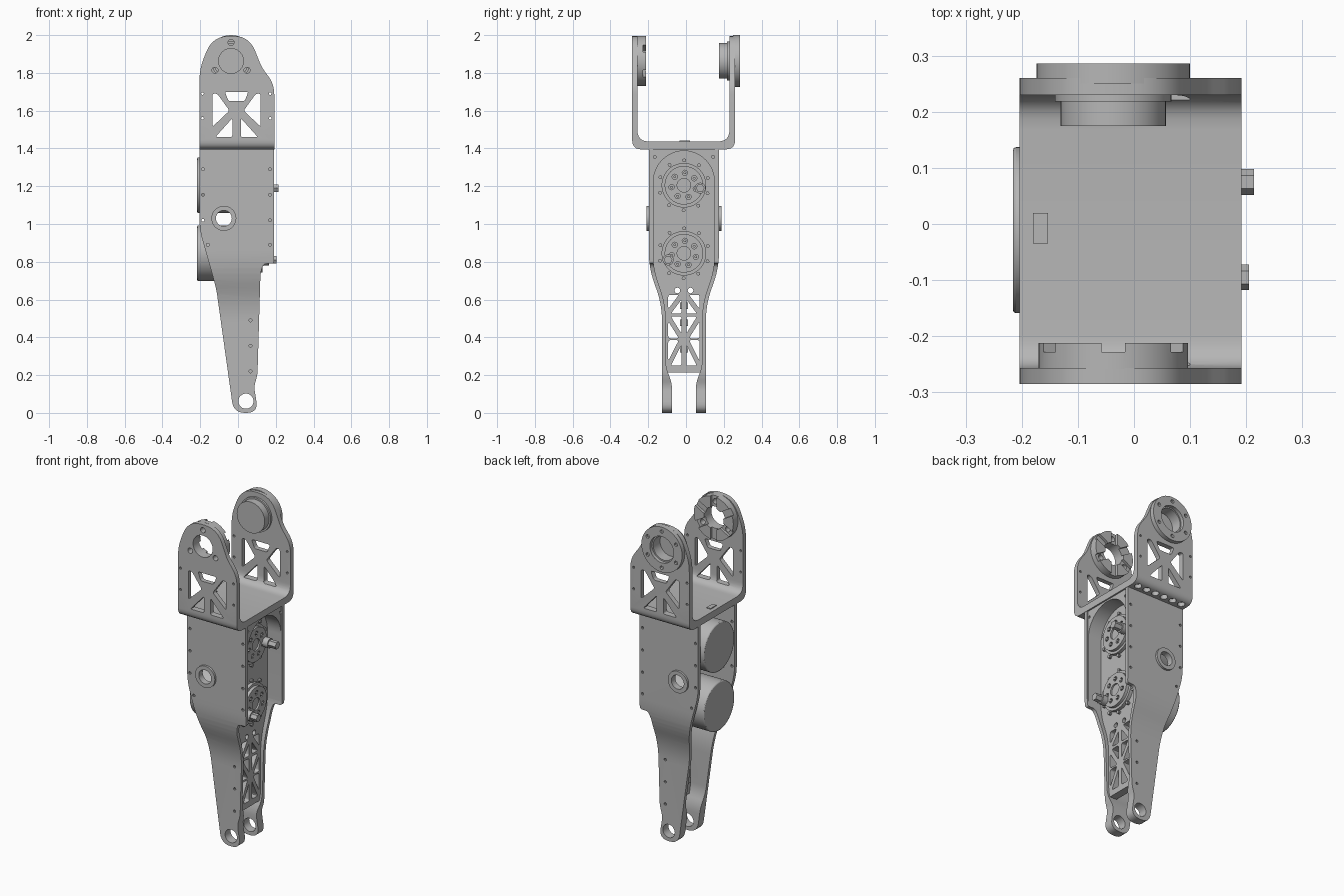
import bpy, bmesh, math
from mathutils import Vector

old = bpy.data.objects.get("Cube")
if old:
    bpy.data.objects.remove(old)

grey = bpy.data.materials.new("machined_grey")
grey.use_nodes = True
COLOUR = (0.47, 0.47, 0.47, 1)
grey.diffuse_color = COLOUR
grey.node_tree.nodes["Principled BSDF"].inputs["Base Color"].default_value = COLOUR

X, Y, Z = 0, 1, 2
MID = -0.011          # y of the symmetry plane between front and back plates


def prism(name, outlines, axis, a, b):
    """Extrude one or more closed 2D outlines along an axis from a to b."""
    bm = bmesh.new()
    for pts in outlines:
        ends = []
        for h in (a, b):
            ring = []
            for u, v in pts:
                co = [u, v]
                co.insert(axis, h)
                ring.append(bm.verts.new(co))
            ends.append(ring)
            bm.faces.new(ring)
        n = len(pts)
        for i in range(n):
            j = (i + 1) % n
            bm.faces.new((ends[0][i], ends[0][j], ends[1][j], ends[1][i]))
    bmesh.ops.recalc_face_normals(bm, faces=bm.faces)
    mesh = bpy.data.meshes.new(name)
    bm.to_mesh(mesh)
    bm.free()
    mesh.materials.append(grey)
    obj = bpy.data.objects.new(name, mesh)
    bpy.context.collection.objects.link(obj)
    return obj


def circle(u, v, r, n=40, turn=0.0):
    return [(u + r * math.cos(turn + math.tau * i / n),
             v + r * math.sin(turn + math.tau * i / n)) for i in range(n)]


def rect(u0, v0, u1, v1):
    return [(u0, v0), (u1, v0), (u1, v1), (u0, v1)]


def soft(points, steps=6):
    """Round the corners given as (u, v, tangent length)."""
    out = []
    for i, p in enumerate(points):
        c = Vector(p[:2])
        if len(p) < 3:
            out.append(tuple(c))
            continue
        a, b = Vector(points[i - 1][:2]) - c, Vector(points[(i + 1) % len(points)][:2]) - c
        d = min(p[2], 0.48 * a.length, 0.48 * b.length)
        a, b = c + a.normalized() * d, c + b.normalized() * d
        for k in range(steps + 1):
            t = k / steps
            out.append(tuple(a * (1 - t) ** 2 + c * 2 * t * (1 - t) + b * t * t))
    return out


def boolean(obj, tool, op="DIFFERENCE"):
    mod = obj.modifiers.new("bool", "BOOLEAN")
    mod.operation, mod.object, mod.solver = op, tool, "EXACT"
    bpy.context.view_layer.objects.active = obj
    bpy.ops.object.modifier_apply(modifier=mod.name)
    bpy.data.objects.remove(tool)
    return obj


def cut(obj, outlines, axis, a, b):
    return boolean(obj, prism("cutter", outlines, axis, a, b))


def mirror_y(pts):
    return [(2 * MID - p[0],) + tuple(p[1:]) for p in pts]


# Upper yoke: bent strip trimmed to a domed outline
HEAD = (-0.037, 1.863)
yoke = prism("yoke", [soft([
    (-0.285, 2.05), (-0.285, 1.395, 0.05), (0.26, 1.395, 0.05), (0.26, 2.05),
    (0.23, 2.05), (0.23, 1.437, 0.06), (-0.257, 1.437, 0.06), (-0.257, 2.05)])],
    X, -0.3, 0.3)
dome = soft([(-0.204, 1.3), (0.192, 1.3), (0.192, 1.74, 0.06), (0.125, 1.83, 0.03),
             (0.06, 1.995, 0.09), (-0.135, 1.995, 0.09), (-0.204, 1.82, 0.06)])
boolean(yoke, prism("trim", [dome], Y, -0.5, 0.5), "INTERSECT")
r = 0.012
truss = [soft(t) for t in (
    [(-0.07, 1.7, r), (0.055, 1.7, r), (0.035, 1.65, r), (-0.05, 1.65, r)],
    [(-0.135, 1.69, r), (-0.11, 1.69, r), (-0.045, 1.6, r), (-0.135, 1.515, r)],
    [(0.12, 1.69, r), (0.095, 1.69, r), (0.03, 1.6, r), (0.12, 1.515, r)],
    [(-0.12, 1.46, r), (-0.03, 1.46, r), (-0.03, 1.56, r)],
    [(0.105, 1.46, r), (0.015, 1.46, r), (0.015, 1.56, r)])]
pins = [circle(x, z, 0.007, 10) for x in (-0.188, 0.17) for z in (1.56, 1.69)]
cut(yoke, truss + pins, Y, -0.5, 0.5)
cut(yoke, [circle(*HEAD, 0.066)] +
    [circle(x, z, 0.016, 16) for x, z in circle(*HEAD, 0.098, 3, math.pi / 2)], Y, -0.4, -0.1)
cut(yoke, [circle(*HEAD, 0.08)], Y, 0.1, 0.4)
cut(yoke, [circle(-0.16 + 0.062 * i, 0.213, 0.021, 16) for i in range(6)], Z, 1.35, 1.42)

# Toothed coupling ring inside the front yoke plate
ring = prism("coupling_ring", [circle(*HEAD, 0.133, 48)], Y, -0.258, -0.212)
cut(ring, [circle(*HEAD, 0.066)], Y, -0.3, -0.1)
cut(ring, [circle(x, z, 0.016, 16) for x, z in circle(*HEAD, 0.098, 3, math.pi / 2)], Y, -0.3, -0.1)
slots = []
for i in range(6):
    t = math.pi / 2 + i * math.pi / 3
    d, s = Vector((math.cos(t), math.sin(t))), Vector((-math.sin(t), math.cos(t))) * 0.021
    c = Vector(HEAD)
    slots.append([tuple(p) for p in (c + d * 0.06 + s, c + d * 0.06 - s,
                                     c + d * 0.16 - s, c + d * 0.16 + s)])
cut(ring, slots, Y, -0.228, -0.1)

# Bearing cup and flange on the back yoke plate
cup = prism("bearing_cup", [circle(*HEAD, 0.094, 48)], Y, 0.175, 0.265)
cut(cup, [circle(*HEAD, 0.072)], Y, 0.2, 0.4)
collar = prism("bearing_collar", [circle(*HEAD, 0.104, 48)], Y, 0.218, 0.24)
cut(collar, [circle(*HEAD, 0.085)], Y, 0.1, 0.4)
flange = prism("bearing_flange", [circle(*HEAD, 0.137, 48)], Y, 0.25, 0.286)
cut(flange, [circle(*HEAD, 0.08)], Y, 0.1, 0.4)
cut(flange, [circle(x, z, 0.011, 12) for x, z in circle(*HEAD, 0.11, 6, math.pi / 6)], Y, 0.272, 0.4)

# Front and back side plates ending in lugs
LUG = (0.042, 0.062)
section = [(-0.197, 1.41), (-0.197, 0.765, 0.09), (-0.127, 0.575, 0.09), (-0.127, -0.05),
           (-0.074, -0.05), (-0.074, 0.16, 0.04), (-0.107, 0.24, 0.04),
           (-0.107, 0.575, 0.09), (-0.175, 0.765, 0.09), (-0.175, 1.41)]
outline = soft([(-0.204, 1.41), (-0.204, 0.97, 0.06), (-0.135, 0.73, 0.04), (-0.114, 0.65, 0.03),
                (-0.023, 0.0, 0.06), (0.107, 0.0, 0.062), (0.085, 0.14, 0.025),
                (0.103, 0.2, 0.025), (0.119, 0.74, 0.03), (0.135, 0.79, 0.02),
                (0.19, 0.79, 0.015), (0.19, 1.41)])
holes = [circle(*LUG, 0.04), circle(-0.075, 1.03, 0.042)]
holes += [circle(x, z, 0.008, 10) for x in (-0.186, 0.17) for z in (1.29, 1.155, 1.02)]
holes += [circle(0.066, z, 0.008, 10) for z in (0.22, 0.355, 0.49)]
holes += [circle(x, 0.89, 0.008, 10) for x in (-0.16, 0.17)]
for side, flip in (("front", False), ("back", True)):
    pts = mirror_y(section) if flip else section
    plate = prism(side + "_side_plate", [soft(pts)], X, -0.3, 0.3)
    boolean(plate, prism("trim", [outline], Y, -0.5, 0.5), "INTERSECT")
    cut(plate, holes, Y, -0.5, 0.5)
    a, b = (0.15, 0.188) if flip else (-0.21, -0.172)
    boss = prism(side + "_port_ring", [circle(-0.075, 1.03, 0.066)], Y, a, b)
    cut(boss, [circle(-0.075, 1.03, 0.042)], Y, -0.5, 0.5)

# Central web with triangular lightening cutouts
half = [(-0.178, 1.4), (-0.178, 0.765, 0.09), (-0.11, 0.575, 0.09), (-0.11, 0.214)]
web = prism("central_web", [soft(half + mirror_y(half)[::-1])], X, 0.045, 0.092)
windows = []
for i, (lo, hi) in enumerate(((0.25, 0.385), (0.395, 0.51), (0.525, 0.625))):
    near, far = (-0.024, -0.094) if i % 2 else (-0.094, -0.024)
    for tri in ([(near, lo + 0.025, r), (near, hi, r), (far + (near - far) * 0.2, hi, r)],
                [(far, hi - 0.025, r), (far, lo, r), (near + (far - near) * 0.2, lo, r)]):
        windows += [soft(tri, 4), soft(mirror_y(tri), 4)]
windows += [circle(MID + s * 0.035, 0.648, 0.015, 16) for s in (-1, 1)]
cut(web, windows, X, -0.1, 0.3)

# Arched frame around the drive recess
frame = prism("recess_frame", [rect(-0.18, 0.8, 0.158, 1.4)], X, 0.09, 0.183)
arch = [(MID + 0.162 * math.cos(math.pi * i / 24), 1.222 + 0.165 * math.sin(math.pi * i / 24))
        for i in range(25)]
cut(frame, [arch + [(MID - 0.162, 0.7), (MID + 0.162, 0.7)]], X, 0.0, 0.3)
cut(frame, [circle(y, 1.355, 0.008, 10) for y in (-0.165, 0.143)], X, 0.15, 0.3)

# Two drives: motor can on one side, output disc on the other
for name, z, py, pz, tip in (("upper", 1.205, 0.075, 1.19, 0.214),
                             ("lower", 0.845, -0.095, 0.81, 0.205)):
    can = prism(name + "_motor", [circle(MID, z, 0.148, 64)], X, -0.216, 0.05)
    bev = can.modifiers.new("edge", "BEVEL")
    bev.width, bev.segments = 0.006, 2
    prism(name + "_drive_flange", [circle(MID, z, 0.118, 56)], X, 0.09, 0.112)
    disc = prism(name + "_output_disc", [circle(MID, z, 0.102, 56)], X, 0.11, 0.13)
    cut(disc, [circle(y, w, 0.014, 16) for y, w in circle(MID, z, 0.066, 7, 0.6)] +
        [circle(MID, z, 0.036, 32)], X, 0.12, 0.3)
    prism(name + "_disc_screws", [circle(y, w, 0.008, 6)
          for y, w in circle(MID, z, 0.066, 7, 0.6)], X, 0.115, 0.134)
    prism(name + "_flange_screws", [circle(y, w, 0.01, 10)
          for y, w in circle(MID, z, 0.132, 10, 0.3)], X, 0.09, 0.108)
    prism(name + "_post", [circle(py, pz, 0.029, 24)], X, 0.125, 0.165)
    prism(name + "_post_nut", [circle(py, pz, 0.023, 6)], X, 0.16, tip)

# Small connector on the yoke floor and spacer blocks behind the web
prism("floor_connector", [rect(-0.18, -0.035, -0.153, 0.02)], Z, 1.43, 1.442)
prism("spacer_blocks", [rect(MID - 0.022, z, MID + 0.022, z + 0.035)
      for z in (0.32, 0.46, 0.55)], X, -0.01, 0.05)

# Smooth the round parts and keep the edges sharp
bpy.ops.object.select_all(action="DESELECT")
for obj in bpy.context.scene.objects:
    if obj.type == "MESH" and grey.name in obj.data.materials:
        obj.select_set(True)
        bpy.context.view_layer.objects.active = obj
bpy.ops.object.shade_smooth_by_angle(angle=math.radians(30))
